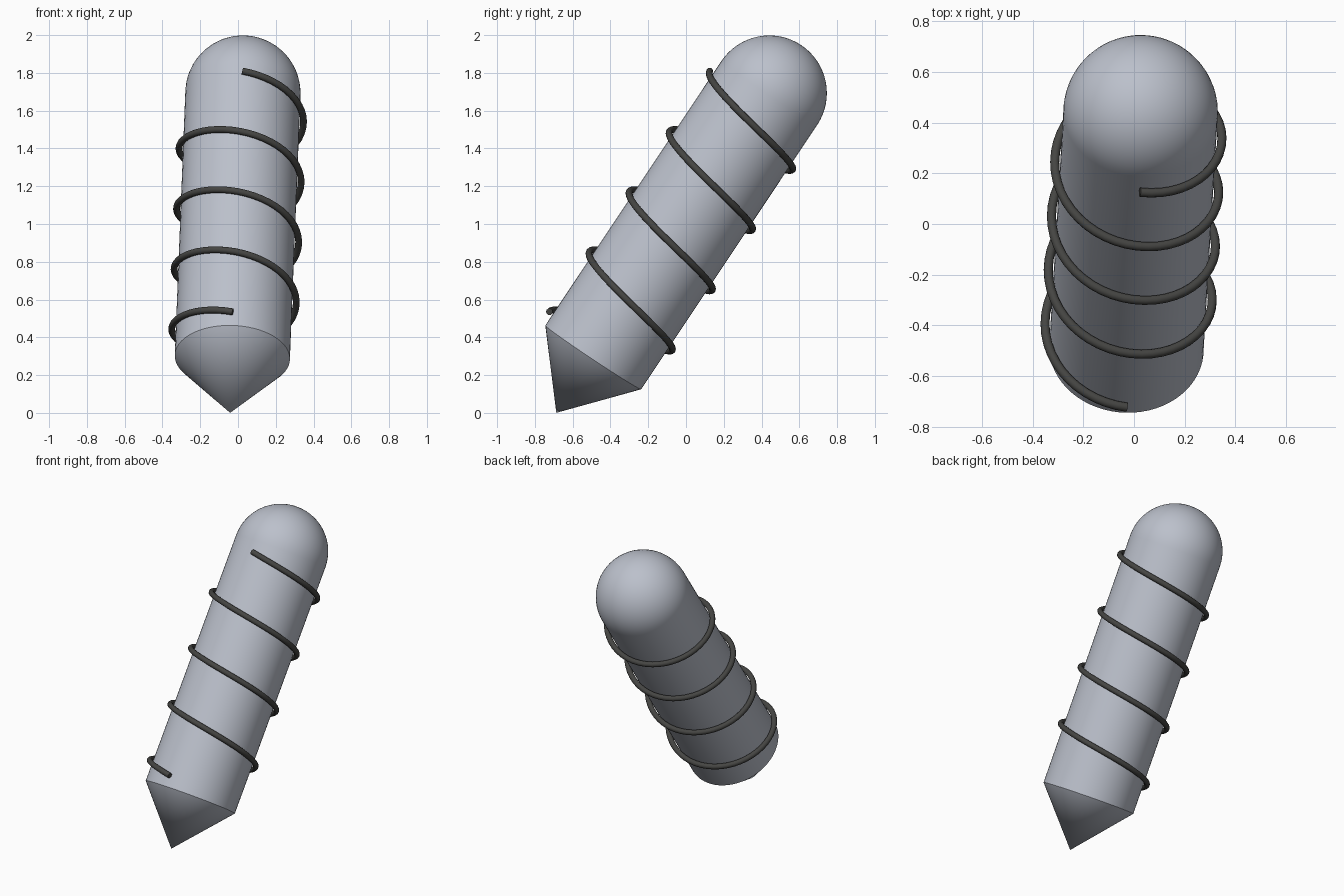
import bpy, bmesh, math
from mathutils import Vector, Matrix

cube = bpy.data.objects.get("Cube")
if cube:
    bpy.data.objects.remove(cube, do_unlink=True)

RADIUS, LENGTH, TIP = 0.305, 1.682, 0.353
COIL_RADIUS, WIRE, TURNS = 0.327, 0.018, 4
COIL_START, COIL_END = 0.072, 1.604
SEGMENTS = 64

# Tilted frame: local z runs along the shaft, local -y is its upper front side
axis = Vector((0.056, 0.931, 1.398)).normalized()
side = Vector((0, axis.z, -axis.y)).normalized()
across = side.cross(axis)
base = Vector((-0.03, -0.491, 0.294))
FRAME = Matrix.Translation(base) @ Matrix((across, side, axis)).transposed().to_4x4()


def material(name, rgb):
    m = bpy.data.materials.new(name)
    m.use_nodes = True
    m.diffuse_color = (*rgb, 1)
    m.node_tree.nodes["Principled BSDF"].inputs["Base Color"].default_value = (*rgb, 1)
    return m


def finish(ob, mat):
    ob.matrix_world = FRAME
    ob.data.materials.append(mat)
    bpy.ops.object.select_all(action="DESELECT")
    ob.select_set(True)
    bpy.context.view_layer.objects.active = ob


def lathe(name, profile, mat):
    """Spin a (radius, height) profile around local z."""
    bm = bmesh.new()
    verts = [bm.verts.new((r, 0, z)) for r, z in profile]
    edges = [bm.edges.new(pair) for pair in zip(verts, verts[1:])]
    bmesh.ops.spin(bm, geom=verts + edges, axis=(0, 0, 1), cent=(0, 0, 0),
                   angle=math.tau, steps=SEGMENTS, use_duplicate=False)
    bmesh.ops.remove_doubles(bm, verts=bm.verts, dist=1e-5)
    bmesh.ops.recalc_face_normals(bm, faces=bm.faces)
    me = bpy.data.meshes.new(name)
    bm.to_mesh(me)
    bm.free()
    ob = bpy.data.objects.new(name, me)
    bpy.context.collection.objects.link(ob)
    finish(ob, mat)
    bpy.ops.object.shade_smooth_by_angle(angle=math.radians(35))


steel = material("pale steel", (0.50, 0.53, 0.60))
dark = material("dark wire", (0.06, 0.06, 0.056))

# Pointed tip, straight shaft and domed end in one turned body
dome = [(RADIUS * math.cos(a), LENGTH + RADIUS * math.sin(a))
        for a in (i * math.pi / 32 for i in range(16))]
lathe("pointed_shaft", [(0, -TIP), (RADIUS, 0)] + dome + [(0, LENGTH + RADIUS)], steel)

# Wire coil wound around the shaft, starting and ending on the upper front side
steps = TURNS * 48
curve = bpy.data.curves.new("wire_coil", "CURVE")
curve.dimensions = "3D"
curve.bevel_depth = WIRE
curve.bevel_resolution = 4
curve.use_fill_caps = True
spline = curve.splines.new("POLY")
spline.points.add(steps)
for i, p in enumerate(spline.points):
    f = i / steps
    a = f * TURNS * math.tau
    p.co = (-COIL_RADIUS * math.sin(a), -COIL_RADIUS * math.cos(a),
            COIL_START + f * (COIL_END - COIL_START), 1)
coil = bpy.data.objects.new("wire_coil", curve)
bpy.context.collection.objects.link(coil)
finish(coil, dark)
bpy.ops.object.convert(target="MESH")
bpy.ops.object.shade_smooth_by_angle(angle=math.radians(40))
